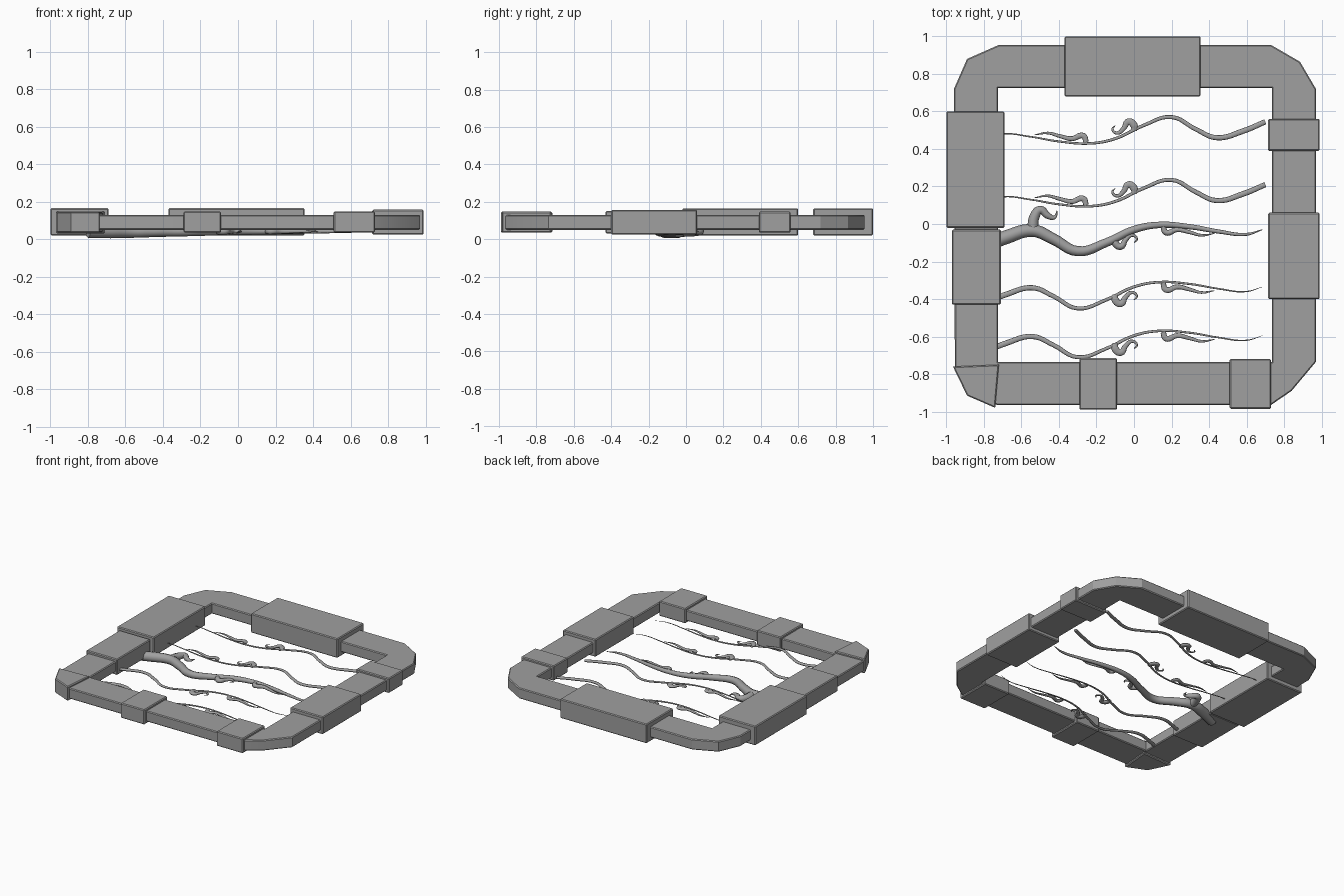
import bpy
from mathutils import Vector

cube = bpy.data.objects.get("Cube")
if cube:
    bpy.data.objects.remove(cube)

stone = bpy.data.materials.new("mid_grey")
stone.use_nodes = True
GREY = (0.35, 0.35, 0.35, 1)
stone.diffuse_color = GREY
stone.node_tree.nodes["Principled BSDF"].inputs["Base Color"].default_value = GREY


def to_mesh(obj, angle):
    """Turn a curve into a mesh and shade it."""
    bpy.ops.object.select_all(action="DESELECT")
    obj.select_set(True)
    bpy.context.view_layer.objects.active = obj
    bpy.ops.object.convert(target="MESH")
    bpy.ops.object.shade_smooth_by_angle(angle=angle)


def slab(name, outlines, z0, z1, bevel=0.006):
    """Flat outline (with optional holes) extruded between two heights."""
    cu = bpy.data.curves.new(name, "CURVE")
    cu.dimensions = "2D"
    cu.fill_mode = "BOTH"
    cu.extrude = (z1 - z0) / 2 - bevel
    cu.bevel_depth = bevel
    cu.bevel_resolution = 0
    cu.offset = -bevel
    for outline in outlines:
        sp = cu.splines.new("POLY")
        sp.points.add(len(outline) - 1)
        for p, (x, y) in zip(sp.points, outline):
            p.co = (x, y, 0, 1)
        sp.use_cyclic_u = True
    cu.materials.append(stone)
    obj = bpy.data.objects.new(name, cu)
    obj.location.z = (z0 + z1) / 2
    bpy.context.collection.objects.link(obj)
    to_mesh(obj, 0.4)


def sleeve(name, x0, x1, y0, y1, z0, z1):
    bpy.ops.mesh.primitive_cube_add(size=1, location=((x0 + x1) / 2, (y0 + y1) / 2, (z0 + z1) / 2))
    obj = bpy.context.object
    obj.name = name
    obj.scale = (x1 - x0, y1 - y0, z1 - z0)
    bpy.ops.object.transform_apply(location=False, rotation=False, scale=True)
    mod = obj.modifiers.new("soft_edges", "BEVEL")
    mod.width = 0.006
    mod.segments = 1
    obj.data.materials.append(stone)


def vine(name, points, radii, place, squash=1.0):
    """Tapered tube along a smooth path."""
    cu = bpy.data.curves.new(name, "CURVE")
    cu.dimensions = "3D"
    cu.bevel_depth = 1
    cu.bevel_resolution = 2
    cu.resolution_u = 6
    cu.use_fill_caps = True
    sp = cu.splines.new("BEZIER")
    sp.bezier_points.add(len(points) - 1)
    for bp, (x, y), r in zip(sp.bezier_points, points, radii):
        bp.co = (x, y, 0)
        bp.radius = r
        bp.handle_left_type = bp.handle_right_type = "AUTO"
    cu.materials.append(stone)
    obj = bpy.data.objects.new(name, cu)
    dx, dy, z, turn = place
    obj.location = (dx, dy, z)
    obj.rotation_euler.z = turn
    obj.scale.z = squash
    bpy.context.collection.objects.link(obj)
    to_mesh(obj, 1.0)


# frame with clipped outer corners
outer = [(-0.96, 0.72), (-0.89, 0.88), (-0.72, 0.955), (0.73, 0.955), (0.885, 0.865), (0.97, 0.72),
         (0.97, -0.735), (0.84, -0.89), (0.73, -0.965), (-0.73, -0.965), (-0.88, -0.905), (-0.955, -0.76)]
inner = [(-0.725, -0.735), (0.735, -0.735), (0.735, 0.725), (-0.725, 0.725)]
slab("frame", [outer, inner], 0.05, 0.13)
slab("corner_cap", [[(-0.965, -0.76), (-0.89, -0.915), (-0.74, -0.98), (-0.72, -0.75)]], 0.035, 0.145)

# sleeves wrapped around the bars
sleeve("back_sleeve", -0.37, 0.355, 0.68, 1.0, 0.02, 0.165)
sleeve("right_large_sleeve", -1.0, -0.69, -0.02, 0.60, 0.02, 0.165)
sleeve("right_small_sleeve", -0.97, -0.71, -0.43, -0.03, 0.03, 0.15)
sleeve("left_large_sleeve", 0.715, 0.99, -0.40, 0.06, 0.025, 0.157)
sleeve("left_small_sleeve", 0.715, 0.99, 0.39, 0.56, 0.035, 0.147)
sleeve("front_small_sleeve", -0.29, -0.09, -0.99, -0.715, 0.035, 0.147)
sleeve("front_corner_sleeve", 0.51, 0.73, -0.985, -0.72, 0.035, 0.147)

# vine paths shared by all strands
stem = [(-0.8, -0.12), (-0.68, -0.07), (-0.54, -0.035), (-0.43, -0.08), (-0.3, -0.145), (-0.15, -0.1),
        (0, -0.03), (0.13, -0.005), (0.3, -0.015), (0.45, -0.04), (0.6, -0.055), (0.685, -0.03)]
thick = [0.035, 0.037, 0.034, 0.03, 0.027, 0.023, 0.02, 0.017, 0.014, 0.011, 0.008, 0.002]
thin = [0.4 * r for r in thick]
hook = [(-0.54, -0.03), (-0.53, 0.04), (-0.5, 0.075), (-0.46, 0.045), (-0.425, 0.035), (-0.41, 0.07)]
curl = [(-0.1, -0.07), (-0.1, -0.1), (-0.07, -0.12), (-0.045, -0.085), (-0.01, -0.06), (0.015, -0.08), (0, -0.1)]
twig = [(0.155, -0.01), (0.17, -0.045), (0.23, -0.03), (0.3, -0.045), (0.36, -0.06), (0.43, -0.05)]

strands = [("main", (0, 0, 0.042, 0)), ("middle", (0, -0.305, 0.06, 0)), ("front", (0, -0.565, 0.06, 0)),
           ("back", (-0.1, 0.425, 0.06, 3.1416)), ("inner_back", (-0.1, 0.09, 0.06, 3.1416))]
for name, place in strands:
    main = name == "main"
    squash = 1.0 if main else 0.6
    vine(name + "_vine", stem, thick if main else thin, place, squash)
    vine(name + "_curl", curl, [0.014, 0.02, 0.018, 0.013, 0.009, 0.006, 0.002], place, squash)
    vine(name + "_twig", twig, [0.014, 0.016, 0.013, 0.01, 0.007, 0.002], place, squash)
    if main:
        vine("main_hook", hook, [0.03, 0.027, 0.022, 0.018, 0.01, 0.002], place)
